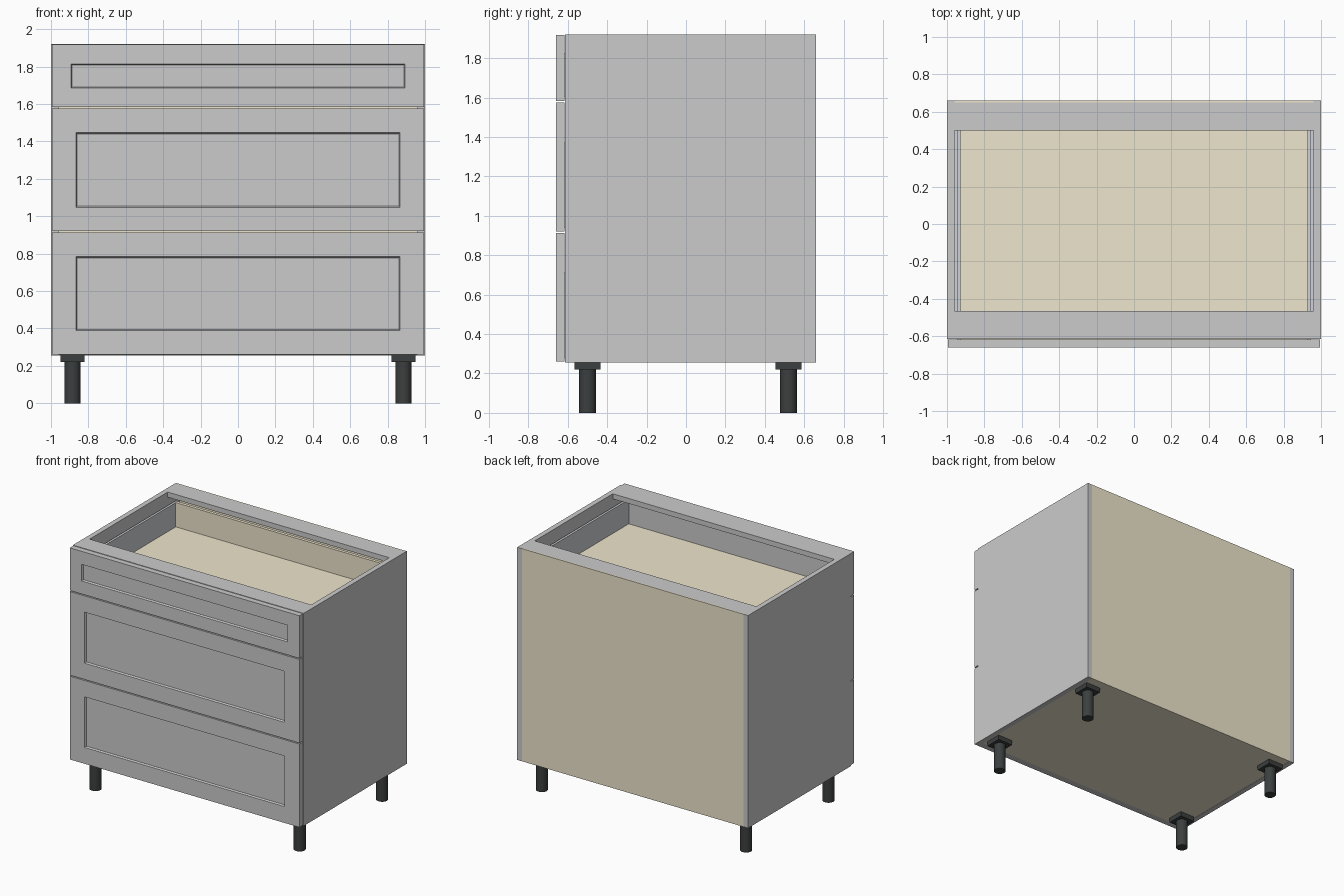
import bpy, bmesh

if "Cube" in bpy.data.objects:
    bpy.data.objects.remove(bpy.data.objects["Cube"])


def material(name, rgb):
    m = bpy.data.materials.new(name)
    m.diffuse_color = (*rgb, 1)
    m.use_nodes = True
    m.node_tree.nodes["Principled BSDF"].inputs["Base Color"].default_value = m.diffuse_color
    return m


WOOD = material("pale_wood", (0.86, 0.79, 0.61))
BLACK = material("black_plastic", (0.045, 0.05, 0.05))
METAL = material("drawer_metal", (0.62, 0.65, 0.68))


def finish(name, bm, mat=None):
    bmesh.ops.recalc_face_normals(bm, faces=bm.faces)
    me = bpy.data.meshes.new(name)
    bm.to_mesh(me)
    bm.free()
    ob = bpy.data.objects.new(name, me)
    bpy.context.collection.objects.link(ob)
    if mat:
        me.materials.append(mat)
    return ob


def box_mesh(x, y, z):
    bm = bmesh.new()
    bmesh.ops.create_cube(bm, size=1)
    for v in bm.verts:
        v.co = [r[0] if c < 0 else r[1] for c, r in zip(v.co, (x, y, z))]
    bm.normal_update()
    return bm


def box(name, x, y, z, mat=None):
    return finish(name, box_mesh(x, y, z), mat)


def framed_front(name, z, border):
    """Slab with a recessed centre panel and a small chamfer round it."""
    bm = box_mesh((-0.995, 0.995), (-0.66, -0.617), z)
    face = min(bm.faces, key=lambda f: f.calc_center_median().y)
    bmesh.ops.inset_region(bm, faces=[face], thickness=border, use_even_offset=True)
    bmesh.ops.inset_region(bm, faces=[face], thickness=0.006, depth=-0.014,
                           use_even_offset=True)
    return finish(name, bm)


# Carcass
for s, side in ((-1, "left"), (1, "right")):
    box(side + "_side_panel", sorted((s * 0.96, s)), (-0.615, 0.66), (0.255, 1.92))
box("bottom_panel", (-0.96, 0.96), (-0.605, 0.65), (0.257, 0.295), WOOD)
box("bottom_edge_band", (-0.96, 0.96), (-0.615, -0.605), (0.257, 0.295))
box("back_panel", (-0.96, 0.96), (0.65, 0.66), (0.255, 1.92), WOOD)
box("front_top_rail", (-0.96, 0.96), (-0.615, -0.465), (1.88, 1.92))
box("back_top_rail", (-0.96, 0.96), (0.50, 0.65), (1.88, 1.92))

# Drawers: framed front, metal sides, wooden floor and back
drawers = (("bottom", 0.26, 0.912, 0.128, 0.40),
           ("middle", 0.92, 1.575, 0.128, 0.40),
           ("top", 1.583, 1.917, 0.102, 0.19))
for name, z0, z1, border, height in drawers:
    framed_front(name + "_drawer_front", (z0, z1), border)
    floor = z0 + 0.052
    box(name + "_drawer_floor", (-0.93, 0.93), (-0.617, 0.58), (floor - 0.03, floor), WOOD)
    box(name + "_drawer_back", (-0.93, 0.93), (0.555, 0.58), (floor, floor + height), WOOD)
    for s, side in ((-1, "left"), (1, "right")):
        box(f"{name}_drawer_{side}_side", sorted((s * 0.928, s * 0.946)),
            (-0.617, 0.58), (floor - 0.03, floor + height), METAL)
        box(f"{name}_drawer_{side}_runner", sorted((s * 0.946, s * 0.96)),
            (-0.60, 0.56), (floor - 0.025, floor + 0.03), METAL)

# Legs with square mounting plates
for x, side in ((-0.885, "left"), (0.885, "right")):
    for y, end in ((-0.50, "front"), (0.52, "back")):
        box(f"{end}_{side}_leg_plate", (x - 0.065, x + 0.065),
            (y - 0.065, y + 0.065), (0.22, 0.257), BLACK)
        bpy.ops.mesh.primitive_cylinder_add(vertices=32, radius=0.043, depth=0.23,
                                            location=(x, y, 0.115))
        leg = bpy.context.object
        leg.name = f"{end}_{side}_leg"
        leg.data.materials.append(BLACK)
        bpy.ops.object.shade_smooth_by_angle()
